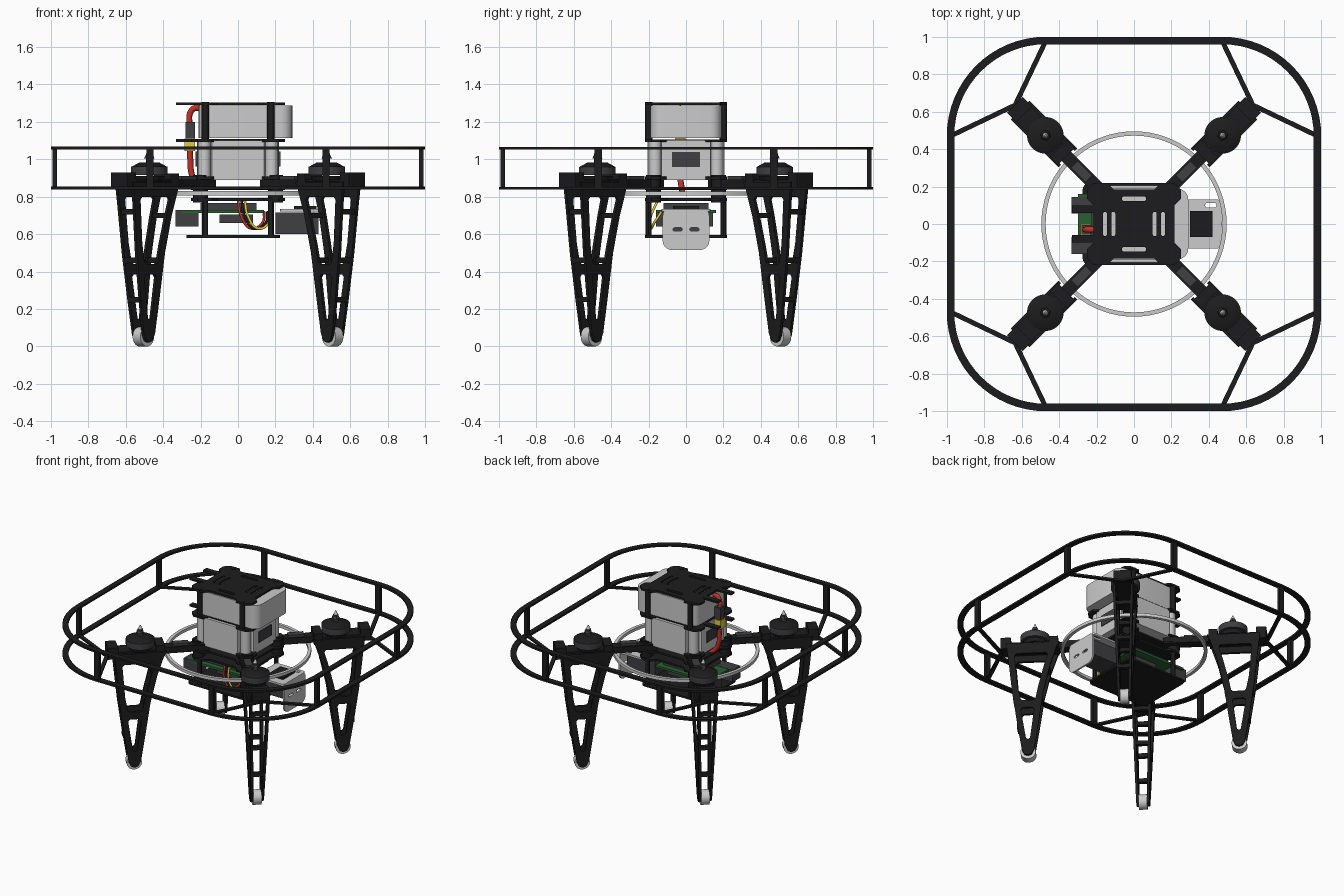
import bpy, bmesh
from math import radians, pi, sin, cos
from mathutils import Matrix, Vector

if "Cube" in bpy.data.objects:
    bpy.data.objects.remove(bpy.data.objects["Cube"])

T, R = Matrix.Translation, Matrix.Rotation
I4 = Matrix.Identity(4)


def mat(name, c):
    m = bpy.data.materials.new(name)
    m.diffuse_color = (*c, 1)
    m.use_nodes = True
    m.node_tree.nodes["Principled BSDF"].inputs["Base Color"].default_value = m.diffuse_color
    return m


BLACK = mat("carbon_black", (0.012, 0.012, 0.013))
DARK = mat("dark_grey", (0.05, 0.05, 0.055))
LIGHT = mat("light_grey", (0.62, 0.62, 0.62))
WHITE = mat("foot_white", (0.8, 0.8, 0.78))
RED = mat("wire_red", (0.55, 0.03, 0.02))
YELLOW = mat("plug_yellow", (0.75, 0.6, 0.05))
GREEN = mat("board_green", (0.02, 0.12, 0.03))


def finish(name, bm, m, material):
    bmesh.ops.remove_doubles(bm, verts=bm.verts, dist=1e-5)
    bmesh.ops.transform(bm, matrix=m, verts=bm.verts)
    bmesh.ops.recalc_face_normals(bm, faces=bm.faces)
    me = bpy.data.meshes.new(name)
    bm.to_mesh(me)
    bm.free()
    if material:
        me.materials.append(material)
    ob = bpy.data.objects.new(name, me)
    bpy.context.collection.objects.link(ob)
    return ob


def sheet(name, loops, thick, m=I4, material=BLACK):
    """Filled outline with holes, thickened evenly about its plane."""
    cu = bpy.data.curves.new(name, 'CURVE')
    cu.dimensions, cu.fill_mode, cu.extrude = '2D', 'BOTH', thick / 2
    for loop in loops:
        s = cu.splines.new('POLY')
        s.points.add(len(loop) - 1)
        for p, (x, y) in zip(s.points, loop):
            p.co = (x, y, 0, 1)
        s.use_cyclic_u = True
    tmp = bpy.data.objects.new(name + "_outline", cu)
    bpy.context.collection.objects.link(tmp)
    bpy.context.view_layer.update()
    me = tmp.to_mesh()
    bm = bmesh.new()
    bm.from_mesh(me)
    tmp.to_mesh_clear()
    bpy.data.objects.remove(tmp)
    bpy.data.curves.remove(cu)
    return finish(name, bm, m, material)


def rr(hx, hy, r, n=6, cx=0, cy=0):
    """Rounded rectangle outline."""
    pts = []
    for k, (sx, sy) in enumerate([(1, 1), (-1, 1), (-1, -1), (1, -1)]):
        for i in range(n + 1):
            a = (k + i / n) * pi / 2
            pts.append((cx + sx * (hx - r) + r * cos(a), cy + sy * (hy - r) + r * sin(a)))
    return pts


def quad(p):
    """Mirror a first-quadrant outline (x axis to y axis) into all four quadrants."""
    p = p + [(-x, y) for x, y in reversed(p)]
    return p + [(-x, -y) for x, y in p]


def box(name, lo, hi, material=BLACK, m=I4):
    bm = bmesh.new()
    bmesh.ops.create_cube(bm, size=1)
    lo, hi = Vector(lo), Vector(hi)
    return finish(name, bm, m @ T((lo + hi) / 2) @ Matrix.Diagonal((*(hi - lo), 1)), material)


def cyl(name, r1, r2, z0, z1, m=I4, material=BLACK, n=28):
    bm = bmesh.new()
    bmesh.ops.create_cone(bm, cap_ends=True, segments=n, radius1=r1, radius2=r2, depth=z1 - z0)
    return finish(name, bm, m @ T((0, 0, (z0 + z1) / 2)), material)


def bar(name, a, b, w, h, material=BLACK):
    a, b = Vector(a), Vector(b)
    d = b - a
    m = T((a + b) / 2) @ d.to_track_quat('X', 'Z').to_matrix().to_4x4()
    return box(name, (-d.length / 2, -w / 2, -h / 2), (d.length / 2, w / 2, h / 2), material, m)


def wire(name, pts, r, material):
    cu = bpy.data.curves.new(name, 'CURVE')
    cu.dimensions, cu.bevel_depth, cu.bevel_resolution = '3D', r, 2
    s = cu.splines.new('BEZIER')
    s.bezier_points.add(len(pts) - 1)
    for p, c in zip(s.bezier_points, pts):
        p.co = c
        p.handle_left_type = p.handle_right_type = 'AUTO'
    s.resolution_u = 6
    cu.materials.append(material)
    bpy.context.collection.objects.link(bpy.data.objects.new(name, cu))


# propeller guard: two rounded rings, posts and inner struts
for name, z in (("guard_ring_lower", 0.846), ("guard_ring_upper", 1.06)):
    sheet(name, [rr(1, 1, 0.53, 16), rr(0.96, 0.96, 0.49, 16)], 0.014, T((0, 0, z)))
for sx in (-1, 1):
    for sy in (-1, 1):
        for x, y, hx, hy in ((0.47, 0.98, 0.02, 0.012), (0.98, 0.47, 0.012, 0.02)):
            box("guard_post", (sx * x - hx, sy * y - hy, 0.84), (sx * x + hx, sy * y + hy, 1.066))
            bar("guard_strut", (sx * x, sy * y, 0.846), (sx * 0.635, sy * 0.635, 0.846), 0.026, 0.014)

# arms, motors and legs, one set per diagonal
leg_outline = [(0.86, 0.88), (0.845, 0.75), (0.82, 0.5), (0.785, 0.25), (0.755, 0.06), (0.74, 0.03),
               (0.715, 0.02), (0.69, 0.03), (0.672, 0.07), (0.645, 0.25), (0.61, 0.5), (0.565, 0.7),
               (0.52, 0.84), (0.5, 0.88)]
upper_hole = [(0.59, 0.80), (0.79, 0.80), (0.803, 0.785), (0.783, 0.55), (0.763, 0.45), (0.75, 0.44),
              (0.675, 0.44), (0.663, 0.45), (0.645, 0.54), (0.605, 0.7), (0.58, 0.785)]
lower_hole = [(0.75, 0.385), (0.762, 0.37), (0.728, 0.15), (0.715, 0.14), (0.7, 0.15), (0.672, 0.37), (0.683, 0.385)]
arm_outline = [(0.2, 0.035), (0.52, 0.035), (0.56, 0.055), (0.89, 0.055), (0.89, 0.02), (0.86, 0.02)]
arm_outline += [(x, -y) for x, y in reversed(arm_outline)]
for k in range(4):
    m = R(radians(45 + 90 * k), 4, 'Z')
    sheet("arm", [arm_outline], 0.045, m @ T((0, 0, 0.87)))
    box("speed_controller", (0.34, -0.025, 0.89), (0.45, 0.025, 0.91), DARK, m)
    box("arm_clamp_inner", (0.51, -0.065, 0.845), (0.57, 0.065, 0.925), BLACK, m)
    box("arm_clamp_outer", (0.83, -0.06, 0.845), (0.9, 0.06, 0.93), BLACK, m)
    mm = m @ T((0.67, 0, 0))
    cyl("motor_base", 0.075, 0.085, 0.885, 0.91, mm)
    cyl("motor_can", 0.098, 0.098, 0.915, 0.96, mm, DARK)
    cyl("motor_cap", 0.095, 0.055, 0.96, 0.982, mm, BLACK)
    cyl("motor_shaft", 0.018, 0.018, 0.98, 1.03, mm, DARK, 12)
    cyl("shaft_nut", 0.028, 0.022, 1.005, 1.02, mm, DARK, 6)
    cyl("shaft_tip", 0.014, 0.004, 1.03, 1.058, mm, LIGHT, 12)
    for s in (-1, 1):
        lm = m @ T((0, s * 0.035, 0)) @ R(radians(90 - s * 1.7), 4, 'X')
        sheet("leg_side", [leg_outline, upper_hole, lower_hole], 0.018, lm)
    for r, z, w in ((0.8, 0.46, 0.1), (0.63, 0.46, 0.1), (0.775, 0.25, 0.085), (0.58, 0.7, 0.11), (0.82, 0.72, 0.11)):
        box("leg_rung", (r - 0.014, -w / 2, z - 0.014), (r + 0.014, w / 2, z + 0.014), BLACK, m)
    cyl("foot", 0.052, 0.052, -0.029, 0.029, m @ T((0.715, 0, 0.052)) @ R(pi / 2, 4, 'X'), WHITE, 32)

# light ring round the centre
sheet("centre_ring", [[(r * cos(i * pi / 36), r * sin(i * pi / 36)) for i in range(72)] for r in (0.495, 0.472)],
      0.022, T((0, 0, 0.818)), LIGHT)

# stacked frame plates
plate = quad([(0.215, 0), (0.215, 0.10), (0.25, 0.135), (0.25, 0.185), (0.215, 0.22), (0.14, 0.22),
              (0.11, 0.185), (0.01, 0.185)])
slots = [rr(0.065, 0.012, 0.011, 3, 0, s * 0.135) for s in (-1, 1)]
slots += [rr(0.01, 0.065, 0.009, 3, s * x, 0) for s in (-1, 1) for x in (0.11, 0.155)]
sheet("top_plate", [plate] + slots, 0.014, T((0, 0, 1.296)))
for name, z in (("battery_tray", 1.1), ("hub_plate_upper", 0.9), ("hub_plate_lower", 0.842), ("deck_plate", 0.785)):
    sheet(name, [plate], 0.014, T((0, 0, z)))
sheet("bottom_plate", [rr(0.25, 0.22, 0.04, 4, -0.025, 0)], 0.014, T((0, 0, 0.587)))
for z in (1.1, 1.296):
    for y in (-0.08, 0.08):
        box("plate_prong", (-0.33, y - 0.02, z - 0.007), (-0.2, y + 0.02, z + 0.007))
for sx in (-1, 1):
    for sy in (-1, 1):
        c = T((sx * 0.175, sy * 0.2, 0))
        cyl("battery_post", 0.02, 0.02, 1.1, 1.305, c, BLACK, 12)
        cyl("deck_post", 0.016, 0.016, 0.587, 0.785, c, BLACK, 12)
        cyl("hub_boss", 0.04, 0.04, 0.77, 0.915, T((sx * 0.2, sy * 0.175, 0)), BLACK, 20)

# battery
sheet("battery", [rr(0.25, 0.19, 0.06, 6, 0.04, 0)], 0.175, T((0, 0, 1.2)), LIGHT)

# light housing between hub and battery, with recessed corners
housing = quad([(0.22, 0), (0.22, 0.13), (0.165, 0.14), (0.15, 0.155), (0.14, 0.205), (0.01, 0.205)])
sheet("core_housing", [housing], 0.21, T((0, 0, 0.995)), LIGHT)
for sx in (-1, 1):
    box("housing_window", (sx * 0.222 - 0.004, -0.075, 0.96), (sx * 0.222 + 0.004, 0.075, 1.04), DARK)
    for sy in (-1, 1):
        cyl("housing_column", 0.035, 0.035, 0.89, 1.1, T((sx * 0.18, sy * 0.165, 0)), LIGHT, 16)

# hanging electronics
box("main_board", (-0.3, -0.16, 0.712), (0.14, 0.16, 0.728), GREEN)
box("board_cover", (-0.2, -0.12, 0.728), (0.1, 0.12, 0.765), DARK)
for y in (-0.115, 0.1):
    box("port_block", (-0.335, y - 0.045, 0.64), (-0.21, y + 0.045, 0.73), DARK)
box("computer_block", (-0.1, -0.11, 0.66), (0.08, 0.11, 0.705), DARK)
sheet("camera_shelf", [rr(0.12, 0.13, 0.015, 3, 0.345, 0), rr(0.03, 0.012, 0.01, 3, 0.41, 0.1)],
      0.014, T((0, 0, 0.727)), LIGHT)
box("camera_body", (0.2, -0.08, 0.6), (0.43, 0.08, 0.715), DARK)
box("camera_top", (0.3, -0.07, 0.735), (0.42, 0.07, 0.75), BLACK)
face = rr(0.125, 0.115, 0.05, 6, 0, 0.63)
face = [(x, min(y, 0.735)) for x, y in face]
sheet("camera_face", [face] + [rr(0.025, 0.009, 0.008, 3, s * 0.045, 0.625) for s in (-1, 1)], 0.012,
      T((0.463, 0, 0)) @ R(pi / 2, 4, 'Z') @ R(pi / 2, 4, 'X'), LIGHT)

# power cable and loose wires
wire("power_cable", [(-0.2, -0.03, 1.275), (-0.245, -0.03, 1.265), (-0.255, -0.03, 1.15),
                     (-0.255, -0.03, 1.0), (-0.24, -0.03, 0.9), (-0.18, -0.02, 0.83)], 0.016, RED)
box("plug_dark", (-0.28, -0.055, 1.11), (-0.23, -0.005, 1.2), DARK)
box("plug_yellow", (-0.285, -0.06, 1.045), (-0.23, 0.0, 1.11), YELLOW)
for i, c in enumerate((RED, BLACK, YELLOW)):
    o = i * 0.018
    wire("signal_wire", [(0.0 + o, -0.15, 0.78), (0.02 + o, -0.19, 0.69), (0.07 + o, -0.19, 0.63),
                         (0.13 + o, -0.17, 0.66), (0.14 + o, -0.13, 0.72)], 0.007, c)

# smooth the round parts only
bpy.ops.object.select_all(action='DESELECT')
for ob in bpy.context.scene.objects:
    if ob.type == 'MESH':
        ob.select_set(True)
        bpy.context.view_layer.objects.active = ob
bpy.ops.object.shade_smooth_by_angle(angle=radians(30))
